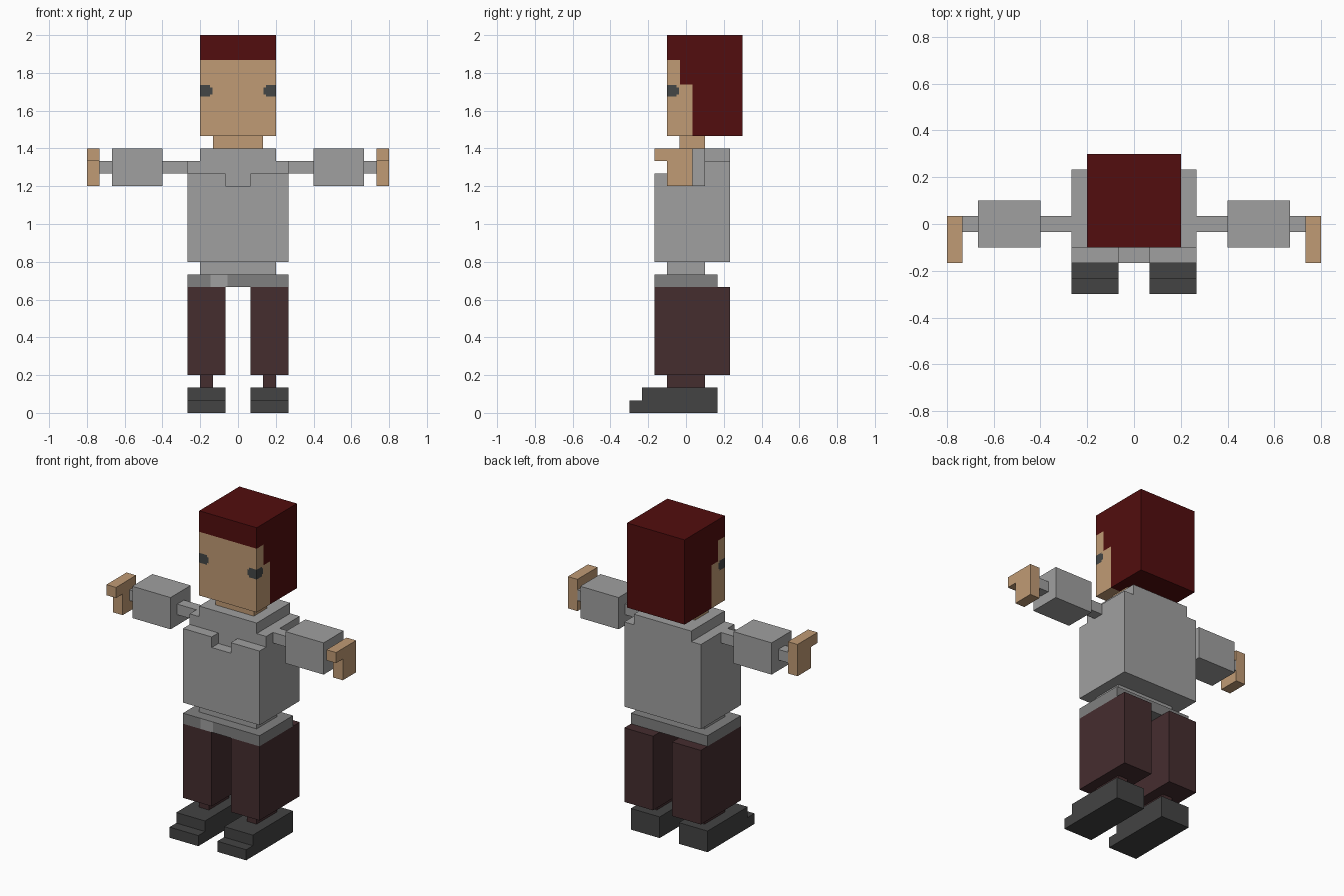
import bpy
import bmesh
from mathutils import Vector

U = 1 / 15  # one block unit

cube = bpy.data.objects.get("Cube")
if cube:
    bpy.data.objects.remove(cube, do_unlink=True)


def material(name, hex_code):
    srgb = [int(hex_code[i:i + 2], 16) / 255 for i in (0, 2, 4)]
    col = [c / 12.92 if c <= 0.04045 else ((c + 0.055) / 1.055) ** 2.4 for c in srgb] + [1]
    m = bpy.data.materials.new(name)
    m.use_nodes = True
    m.diffuse_color = col
    m.node_tree.nodes["Principled BSDF"].inputs["Base Color"].default_value = col
    return m


SKIN = material("skin", "C09B75")
HAIR = material("dark_red_hair", "520D0E")
SHIRT = material("shirt_grey", "A0A0A0")
BELT = material("belt_grey", "808080")
TROUSERS = material("trouser_brown", "452D2F")
SHOE = material("shoe_charcoal", "434343")
EYE = material("eye_grey", "434646")


def extrude(name, profile, axis, a, b, mats, mirror=False, cuts=(), rule=None):
    """Extrude a profile (block units) along an axis from a to b.
    Profile coordinates are the two remaining axes in x, y, z order."""
    bm = bmesh.new()
    verts = []
    for p in profile:
        co = list(p)
        co.insert("xyz".index(axis), a)
        verts.append(bm.verts.new(Vector(co) * U))
    face = bm.faces.new(verts)
    top = bmesh.ops.extrude_face_region(bm, geom=[face])["geom"]
    shift = Vector([(b - a) * U if ax == axis else 0 for ax in "xyz"])
    bmesh.ops.translate(bm, vec=shift, verts=[g for g in top if isinstance(g, bmesh.types.BMVert)])
    # cut the surface along planes so that a rule can colour it
    for ax, values in cuts:
        normal = Vector([1 if ax == k else 0 for k in "xyz"])
        for v in values:
            bmesh.ops.bisect_plane(bm, geom=bm.verts[:] + bm.edges[:] + bm.faces[:],
                                   plane_co=normal * v, plane_no=normal)
    bmesh.ops.recalc_face_normals(bm, faces=bm.faces[:])
    if rule:
        for f in bm.faces:
            f.material_index = rule(f.calc_center_median(), f.normal)
    me = bpy.data.meshes.new(name)
    bm.to_mesh(me)
    bm.free()
    for m in mats:
        me.materials.append(m)
    ob = bpy.data.objects.new(name, me)
    bpy.context.scene.collection.objects.link(ob)
    if mirror:
        ob.modifiers.new("mirror", "MIRROR").use_mirror_merge = False
    return ob


def box(name, x, y, z, mats, **kw):
    rect = [(x[0], y[0]), (x[1], y[0]), (x[1], y[1]), (x[0], y[1])]
    return extrude(name, rect, "z", z[0], z[1], mats, **kw)


# Head: fringe, side hair and eyes are cut into the faces
E_LO, E_HI, E_X, E_Y, CH = 1.674, 1.735, 0.135, -0.037, 0.012


def head_colour(c, n):
    if c.z > 1.868 or c.y > 0.034 or (c.y > -0.033 and c.z > 1.738):
        return 1
    if E_LO < c.z < E_HI and abs(c.x) > E_X and c.y < E_Y:
        at_end = c.z < E_LO + CH or c.z > E_HI - CH
        inner = abs(c.x) < E_X + CH or c.y > E_Y - CH
        return 0 if at_end and inner else 2
    return 0


box("head", (-3, 3), (-1.5, 4.5), (22, 30), [SKIN, HAIR, EYE], rule=head_colour,
    cuts=[("x", (-E_X - CH, -E_X, E_X, E_X + CH)),
          ("y", (E_Y - CH, E_Y, -0.033, 0.034)),
          ("z", (E_LO, E_LO + CH, E_HI - CH, E_HI, 1.738, 1.868))])
box("neck", (-2, 2), (-0.5, 1.5), (21, 22), [SKIN])

# Torso: stepped shoulders behind, notched collar plate in front
extrude("torso", [(-4, 12), (4, 12), (4, 20), (3, 20), (3, 21), (-3, 21), (-3, 20), (-4, 20)],
        "y", -1.5, 3.5, [SHIRT])
extrude("chest_front", [(-4, 12), (4, 12), (4, 19), (1, 19), (1, 18), (-1, 18), (-1, 19), (-4, 19)],
        "y", -2.5, -1.5, [SHIRT])
box("waist", (-3, 3), (-1.5, 1.5), (11, 12), [SHIRT])

# Belt with a lighter buckle on the front face
box("belt", (-4, 4), (-2.5, 2.5), (10, 11), [BELT, SHIRT], cuts=[("x", (-0.145, -0.056))],
    rule=lambda c, n: int(n.y < -0.9 and -0.145 < c.x < -0.056))

# Arms and hands
box("upper_arms", (4, 6), (-0.5, 0.5), (19, 20), [SHIRT], mirror=True)
box("sleeves", (6, 10), (-1.5, 1.5), (18, 21), [SHIRT], mirror=True)
box("wrists", (10, 11), (-0.5, 0.5), (19, 20), [SHIRT], mirror=True)
extrude("hands", [(0.5, 18), (0.5, 21), (-2.5, 21), (-2.5, 20), (-1.5, 20), (-1.5, 18)],
        "x", 11, 12, [SKIN], mirror=True)

# Legs and shoes
box("trouser_legs", (1, 4), (-2.5, 3.5), (3, 10), [TROUSERS], mirror=True)
box("ankles", (2, 3), (-1.5, 1.5), (2, 3), [TROUSERS], mirror=True)
extrude("shoes", [(2.5, 0), (2.5, 2), (-3.5, 2), (-3.5, 1), (-4.5, 1), (-4.5, 0)],
        "x", 1, 4, [SHOE], mirror=True)
